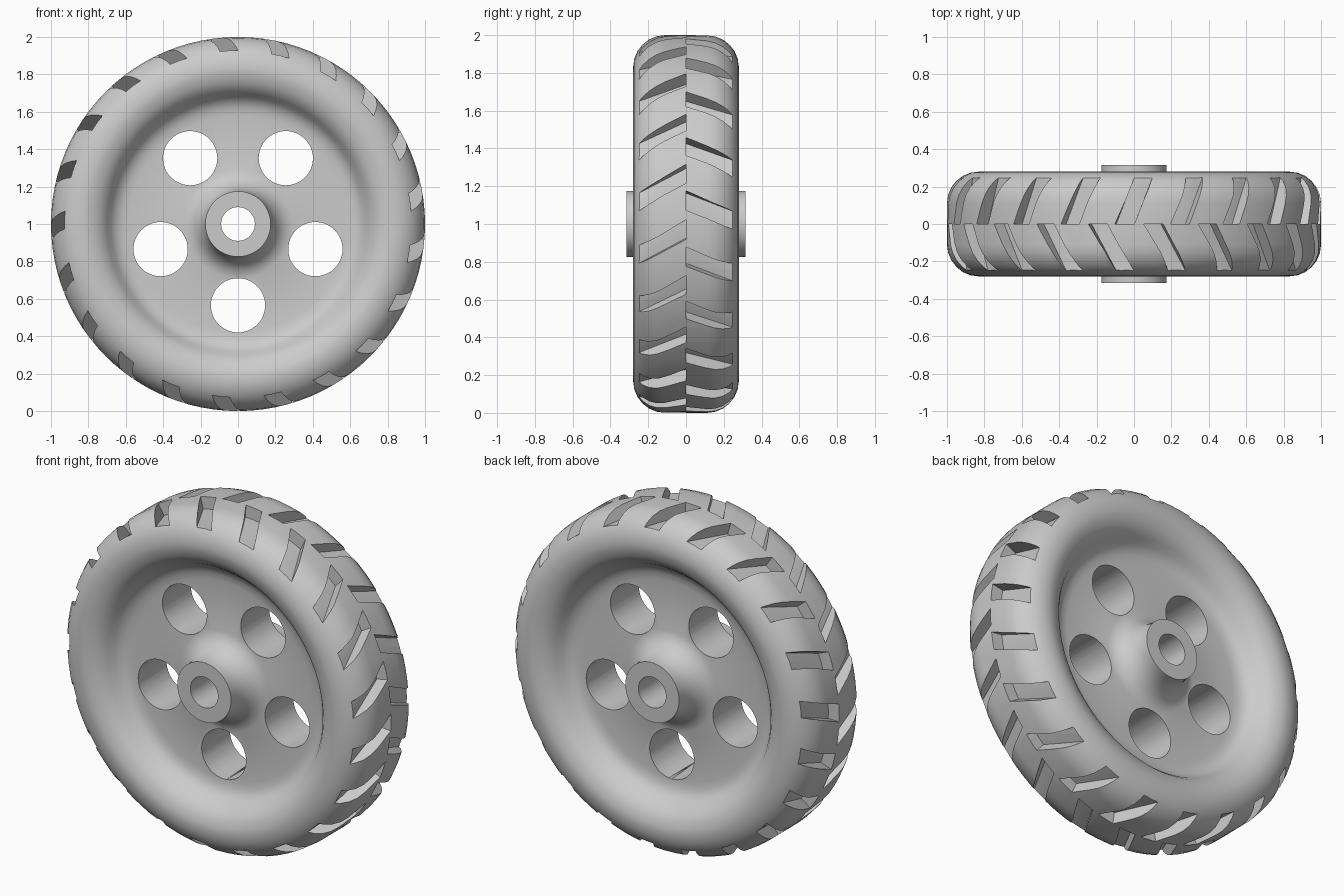
import bpy, bmesh
from math import sin, cos, pi, radians
from mathutils import Vector

if "Cube" in bpy.data.objects:
    bpy.data.objects.remove(bpy.data.objects["Cube"])

SEGS = 96          # lathe steps
LUGS = 21          # tread grooves per side


def polar(r, a, y):
    """Point at radius r, clockwise angle a from the top, depth y."""
    return Vector((r * sin(a), y, 1 + r * cos(a)))


def finish(bm, name):
    bmesh.ops.recalc_face_normals(bm, faces=bm.faces)
    me = bpy.data.meshes.new(name)
    bm.to_mesh(me)
    bm.free()
    ob = bpy.data.objects.new(name, me)
    bpy.context.collection.objects.link(ob)
    return ob


def lathe(name, profile):
    """Closed (radius, y) loop revolved around the axle."""
    bm = bmesh.new()
    rings = [[bm.verts.new(polar(r, 2 * pi * i / SEGS, y)) for i in range(SEGS)]
             for r, y in profile]
    for k, ring in enumerate(rings):
        nxt = rings[(k + 1) % len(rings)]
        for i in range(SEGS):
            j = (i + 1) % SEGS
            bm.faces.new((ring[i], ring[j], nxt[j], nxt[i]))
    return finish(bm, name)


def prism(bm, near, far):
    a = [bm.verts.new(p) for p in near]
    b = [bm.verts.new(p) for p in far]
    n = len(a)
    bm.faces.new(a)
    bm.faces.new(b[::-1])
    for i in range(n):
        j = (i + 1) % n
        bm.faces.new((a[j], a[i], b[i], b[j]))


def cut(target, cutter):
    cutter.hide_render = True
    mod = target.modifiers.new("cut", 'BOOLEAN')
    mod.operation = 'DIFFERENCE'
    mod.solver = 'EXACT'
    mod.object = cutter
    bpy.context.view_layer.objects.active = target
    bpy.ops.object.modifier_apply(modifier=mod.name)
    bpy.data.objects.remove(cutter)


# Half section: bore, hub, flare, plate, rim dish, sidewall, rounded shoulder
half = [(.09, .315), (.175, .315), (.175, .28), (.18, .245), (.195, .205),
        (.22, .17), (.25, .145), (.29, .132), (.58, .132), (.62, .137),
        (.655, .152), (.68, .178), (.70, .21), (.725, .24), (.76, .263),
        (.80, .276), (.83, .28)]
half += [(.83 + .17 * sin(radians(t)), .11 + .17 * cos(radians(t)))
         for t in range(15, 91, 15)]
wheel = lathe("wheel", half + [(r, -y) for r, y in reversed(half)])

# Five round holes in the plate
bm = bmesh.new()
for k in range(5):
    c = polar(.435, pi + k * 2 * pi / 5, 0)
    ring = [c + Vector((.145 * cos(t), 0, .145 * sin(t)))
            for t in (2 * pi * i / 48 for i in range(48))]
    off = Vector((0, .25, 0))
    prism(bm, [p - off for p in ring], [p + off for p in ring])
cut(wheel, finish(bm, "hole_cutter"))

# Slanted tread grooves, staggered on the two halves
bm = bmesh.new()
W = .052           # half groove width (radians)
for side, start, slope in ((-1, -.195, .58), (1, -.05, .42)):
    for k in range(LUGS):
        a = start + k * 2 * pi / LUGS

        def section(d):
            m = a + slope * d
            return [polar(r, m + w, side * d)
                    for r, w in ((.928, -W), (.929, 0), (.928, W), (1.06, W), (1.06, -W))]
        prism(bm, section(0), section(.27))
cut(wheel, finish(bm, "groove_cutter"))

bpy.ops.object.select_all(action='DESELECT')
wheel.select_set(True)
bpy.context.view_layer.objects.active = wheel
bpy.ops.object.shade_smooth_by_angle(angle=radians(30))
